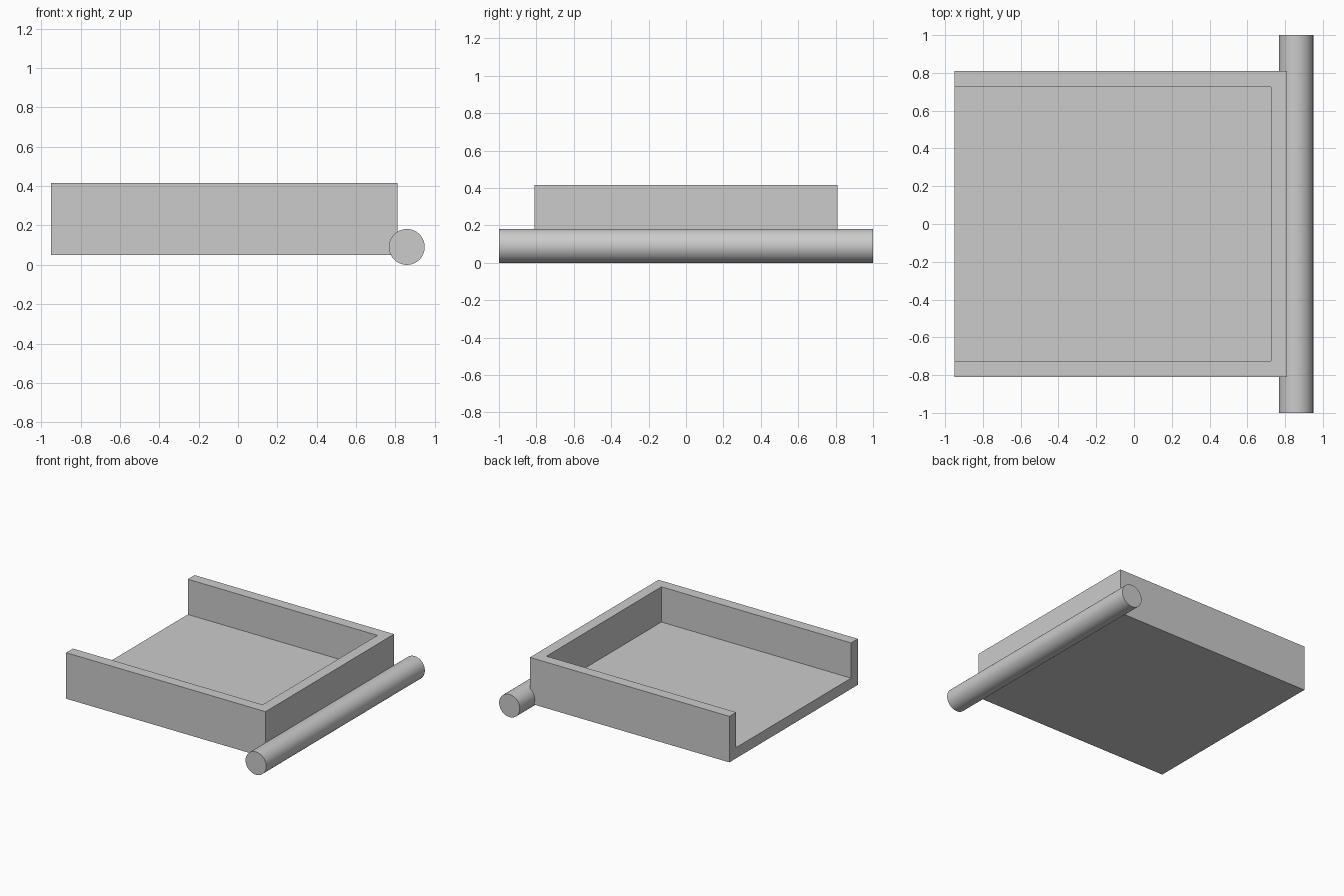
import bpy
import bmesh
import math

cube = bpy.data.objects.get("Cube")
if cube:
    bpy.data.objects.remove(cube, do_unlink=True)

# One plain grey for the whole model
grey = bpy.data.materials.new("light_grey")
grey.use_nodes = True
colour = (0.6, 0.6, 0.6, 1)
grey.diffuse_color = colour
grey.node_tree.nodes["Principled BSDF"].inputs["Base Color"].default_value = colour

# Tray dimensions
BACK, FRONT, HALF = -0.95, 0.81, 0.81
BOTTOM, TOP, WALL = 0.05, 0.417, 0.086


def build_tray():
    """Extrude a U-shaped wall outline above a solid floor, open at -x."""
    bm = bmesh.new()
    inner_x, inner_y = FRONT - WALL, HALF - WALL
    floor = BOTTOM + WALL
    outer = [(BACK, -HALF), (FRONT, -HALF), (FRONT, HALF), (BACK, HALF)]
    inner = [(BACK, -inner_y), (inner_x, -inner_y), (inner_x, inner_y), (BACK, inner_y)]

    def ring(points, z):
        return [bm.verts.new((x, y, z)) for x, y in points]

    base, rim = ring(outer, BOTTOM), ring(outer, TOP)
    well, lip = ring(inner, floor), ring(inner, TOP)
    bm.faces.new(base[::-1])
    bm.faces.new(well)
    for i in range(3):
        j = i + 1
        bm.faces.new((base[i], base[j], rim[j], rim[i]))
        bm.faces.new((rim[i], rim[j], lip[j], lip[i]))
        bm.faces.new((lip[i], lip[j], well[j], well[i]))
    # U-shaped end of the open side
    bm.faces.new((base[0], rim[0], lip[0], well[0], well[3], lip[3], rim[3], base[3]))
    bmesh.ops.recalc_face_normals(bm, faces=bm.faces)
    mesh = bpy.data.meshes.new("tray")
    bm.to_mesh(mesh)
    bm.free()
    tray = bpy.data.objects.new("tray", mesh)
    bpy.context.collection.objects.link(tray)
    mesh.materials.append(grey)


build_tray()

# Round bar along the closed edge
bpy.ops.mesh.primitive_cylinder_add(
    vertices=64, radius=0.091, depth=2,
    location=(0.858, 0, 0.091), rotation=(math.pi / 2, 0, 0))
bar = bpy.context.object
bar.name = "round_bar"
bar.data.materials.append(grey)
bpy.ops.object.shade_smooth_by_angle(angle=math.radians(30))
